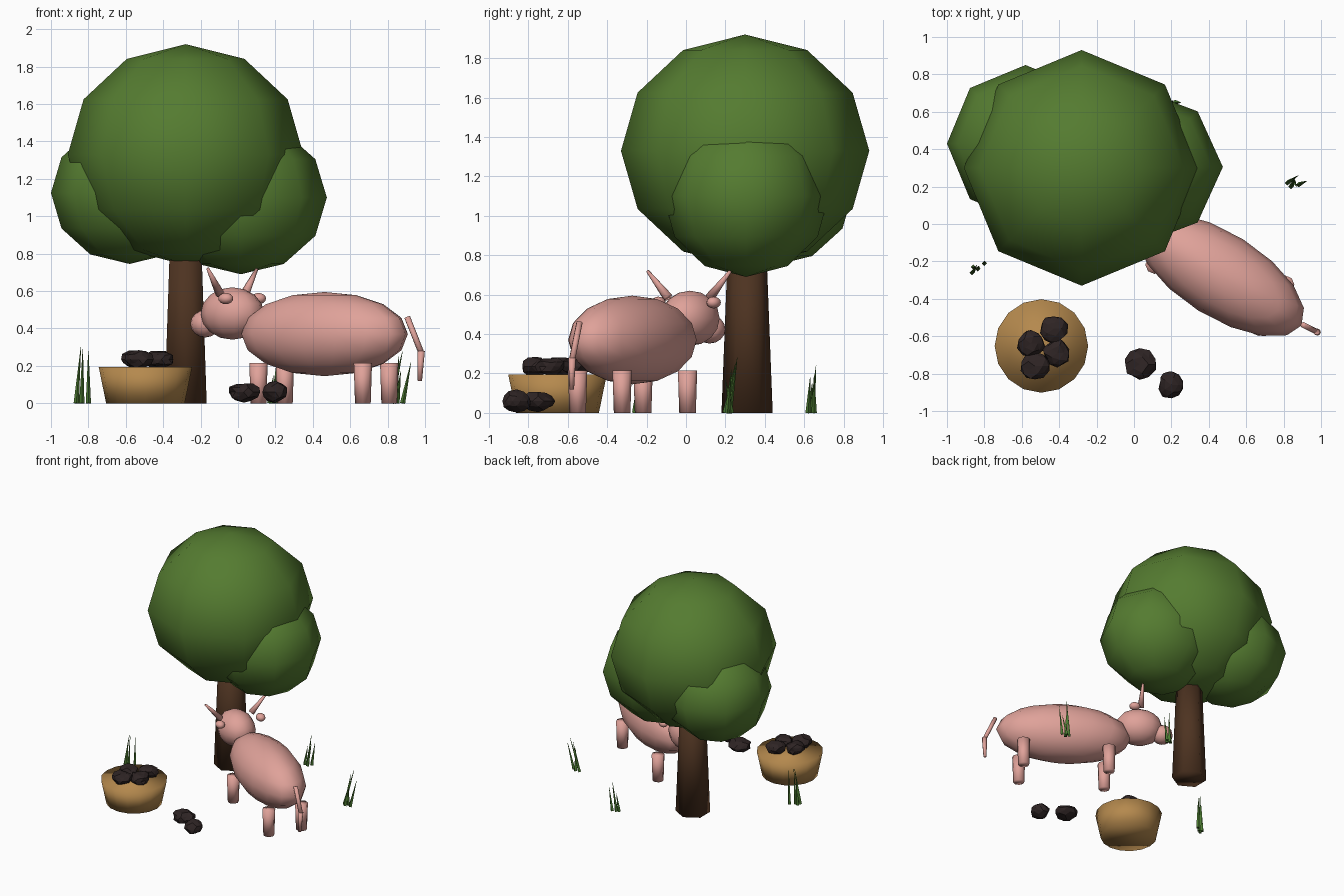
import bpy, bmesh, math, random
from mathutils import Vector, Matrix

cube = bpy.data.objects.get("Cube")
if cube:
    bpy.data.objects.remove(cube, do_unlink=True)
random.seed(4)


def material(name, rgb):
    m = bpy.data.materials.new(name)
    m.use_nodes = True
    m.diffuse_color = (*rgb, 1)
    m.node_tree.nodes["Principled BSDF"].inputs["Base Color"].default_value = (*rgb, 1)
    return m


LEAF = material("leaf green", (0.09, 0.2, 0.03))
BARK = material("bark brown", (0.075, 0.033, 0.015))
PINK = material("hide pink", (0.74, 0.36, 0.32))
TAN = material("basin tan", (0.46, 0.25, 0.075))
COAL = material("stone black", (0.028, 0.018, 0.018))
GRASS = material("grass green", (0.07, 0.19, 0.03))


def finish(bm, name, mat, smooth=True):
    mesh = bpy.data.meshes.new(name)
    for f in bm.faces:
        f.smooth = smooth
    bm.to_mesh(mesh)
    bm.free()
    mesh.materials.append(mat)
    obj = bpy.data.objects.new(name, mesh)
    bpy.context.collection.objects.link(obj)
    return obj


def ball(name, centre, radii, mat, turn=0, segments=12, rings=8):
    bm = bmesh.new()
    bmesh.ops.create_uvsphere(bm, u_segments=segments, v_segments=rings, radius=1)
    bm.transform(Matrix.Translation(centre) @ Matrix.Rotation(turn, 4, 'Z')
                 @ Matrix.Diagonal((*radii, 1)))
    return finish(bm, name, mat)


def add_cone(bm, start, end, r1, r2, sides):
    start, end = Vector(start), Vector(end)
    axis = end - start
    spin = Vector((0, 0, 1)).rotation_difference(axis).to_matrix().to_4x4()
    bmesh.ops.create_cone(bm, cap_ends=True, segments=sides, radius1=r1, radius2=r2,
                          depth=axis.length,
                          matrix=Matrix.Translation((start + end) / 2) @ spin)


def cone(name, start, end, r1, r2, mat, sides=8):
    bm = bmesh.new()
    add_cone(bm, start, end, r1, r2, sides)
    return finish(bm, name, mat)


def stone(name, centre, radius, flat=0.75):
    bm = bmesh.new()
    bmesh.ops.create_icosphere(bm, subdivisions=2, radius=radius)
    for v in bm.verts:
        v.co *= random.uniform(0.85, 1.12)
        v.co.z *= flat
    bm.transform(Matrix.Translation(centre))
    return finish(bm, name, COAL, smooth=False)


def tuft(name, blades):
    # each blade: base x, base y, tip x, tip y, height
    bm = bmesh.new()
    for bx, by, tx, ty, h in blades:
        add_cone(bm, (bx, by, 0), (tx, ty, h), 0.014, 0.001, 4)
    return finish(bm, name, GRASS, smooth=False)


# Tree
cone("trunk", (-0.28, 0.31, 0), (-0.28, 0.31, 0.85), 0.13, 0.097, BARK, 6)
ball("crown", (-0.28, 0.3, 1.33), (0.63, 0.63, 0.59), LEAF, 0, 8, 6)
ball("crown_right", (-0.58, 0.43, 1.125), (0.42, 0.42, 0.38), LEAF, 0, 8, 6)
ball("crown_left", (0.015, 0.305, 1.1), (0.46, 0.42, 0.41), LEAF, 0, 8, 6)

# Animal: "along" runs from head to tail, "across" from one flank to the other
turn = math.radians(-32)
along = Vector((math.cos(turn), math.sin(turn), 0))
across = Vector((-along.y, along.x, 0))
ball("body", (0.463, -0.272, 0.37), (0.51, 0.225, 0.225), PINK, turn, 16, 8)
ball("head", (-0.03, 0.02, 0.48), (0.18, 0.14, 0.14), PINK, turn)
ball("muzzle", (-0.175, 0.12, 0.425), (0.08, 0.08, 0.073), PINK, turn)

for side, label in ((1, "left"), (-1, "right")):
    crest = Vector((-0.03, 0.015, 0))
    cone("horn_" + label, crest + across * side * 0.125 + Vector((0, 0, 0.585)),
         crest + across * side * 0.248 + Vector((0, 0, 0.72)), 0.025, 0.008, PINK)
    ball("ear_" + label, Vector((0.022, 0, 0.56)) + across * side * 0.165,
         (0.042, 0.035, 0.03), PINK, turn)
    for end, spot in (("front", (0.18, -0.105, 0)), ("back", (0.738, -0.437, 0))):
        foot = Vector(spot) + across * side * 0.133
        cone(end + "_leg_" + label, foot, foot + Vector((0, 0, 0.215)),
             0.042, 0.049, PINK)

cone("tail_upper", (0.905, -0.54, 0.46), (0.98, -0.578, 0.27), 0.016, 0.016, PINK)
cone("tail_lower", (0.972, -0.58, 0.12), (0.98, -0.578, 0.28), 0.012, 0.019, PINK)

# Basin with stones, and two stones on the ground
cone("basin", (-0.495, -0.652, 0), (-0.495, -0.652, 0.195), 0.21, 0.25, TAN, 16)
for i, (x, y) in enumerate(((-0.43, -0.56), (-0.55, -0.64), (-0.41, -0.69), (-0.53, -0.76))):
    stone(f"basin_stone_{i + 1}", (x, y, 0.235), 0.075, 0.65)
stone("ground_stone_large", (0.03, -0.75, 0.06), 0.085, 0.6)
stone("ground_stone_small", (0.2, -0.86, 0.06), 0.073)

# Grass tufts
tuft("grass_front", ((-0.865, -0.26, -0.84, -0.22, 0.3), (-0.835, -0.24, -0.83, -0.225, 0.29),
                     (-0.86, -0.23, -0.85, -0.23, 0.22), (-0.8, -0.21, -0.8, -0.2, 0.28)))
tuft("grass_side", ((0.82, 0.22, 0.88, 0.26, 0.28), (0.84, 0.2, 0.86, 0.25, 0.25),
                    (0.88, 0.21, 0.925, 0.23, 0.22), (0.85, 0.23, 0.87, 0.2, 0.17)))
tuft("grass_back", ((0.17, 0.63, 0.19, 0.64, 0.15), (0.19, 0.64, 0.21, 0.66, 0.24),
                    (0.22, 0.65, 0.25, 0.65, 0.19), (0.2, 0.62, 0.23, 0.63, 0.18)))
